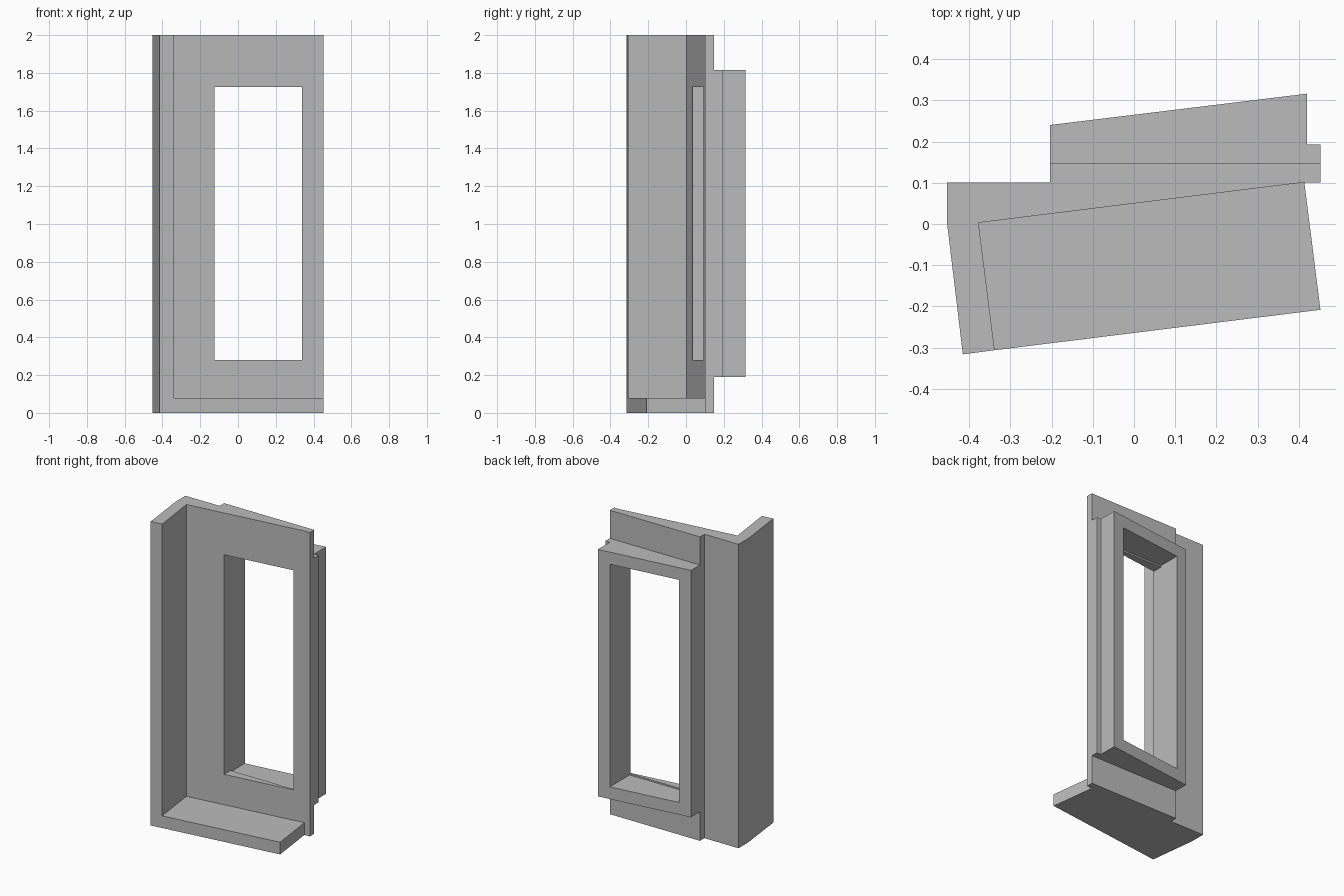
import bpy
import bmesh

HEIGHT = 2.0

cube = bpy.data.objects.get("Cube")
if cube:
    bpy.data.objects.remove(cube, do_unlink=True)

grey = bpy.data.materials.new("plain_grey")
grey.use_nodes = True
grey.diffuse_color = (0.5, 0.5, 0.5, 1)
grey.node_tree.nodes["Principled BSDF"].inputs["Base Color"].default_value = grey.diffuse_color


def prism(name, outline, z0, z1):
    """Extrude a plan outline upward from z0 to z1."""
    bm = bmesh.new()
    base = bm.faces.new([bm.verts.new((x, y, z0)) for x, y in outline])
    top = bmesh.ops.extrude_face_region(bm, geom=[base])["geom"]
    verts = [v for v in top if isinstance(v, bmesh.types.BMVert)]
    bmesh.ops.translate(bm, verts=verts, vec=(0, 0, z1 - z0))
    bmesh.ops.recalc_face_normals(bm, faces=bm.faces)
    mesh = bpy.data.meshes.new(name)
    bm.to_mesh(mesh)
    bm.free()
    mesh.materials.append(grey)
    obj = bpy.data.objects.new(name, mesh)
    bpy.context.collection.objects.link(obj)
    return obj


def cut_opening(obj, z0, z1):
    """Cut the window opening through a part from front to back."""
    left, right = -0.125, 0.34
    cutter = prism("opening_cutter",
                   [(left, -1), (right, -1), (right, 1), (left, 1)], z0, z1)
    cutter.hide_render = True
    mod = obj.modifiers.new("opening", "BOOLEAN")
    mod.operation = "DIFFERENCE"
    mod.solver = "EXACT"
    mod.object = cutter
    bpy.context.view_layer.objects.active = obj
    bpy.ops.object.modifier_apply(modifier=mod.name)
    bpy.data.objects.remove(cutter, do_unlink=True)


# Side wall and slanted front wall, one L-shaped plan
wall = prism("corner_wall", [
    (-0.415, -0.316), (-0.338, -0.306), (-0.377, 0.003), (0.413, 0.101),
    (-0.453, 0.101), (-0.453, 0.0)], 0, HEIGHT)
cut_opening(wall, 0.28, 1.725)

# Straight panel behind the slanted wall
panel = prism("back_panel", [
    (-0.204, 0.101), (0.452, 0.101), (0.452, 0.147), (-0.204, 0.147)], 0, HEIGHT)
cut_opening(panel, 0.27, 1.735)

# Projecting window frame with a slanted rear face and a stepped edge
frame = prism("window_frame", [
    (-0.204, 0.147), (0.452, 0.147), (0.452, 0.193), (0.42, 0.193),
    (0.42, 0.316), (-0.204, 0.24)], 0.19, 1.815)
cut_opening(frame, 0.27, 1.735)

# Floor ledge in the corner
prism("floor_ledge", [
    (-0.338, -0.306), (0.452, -0.208), (0.413, 0.101), (-0.377, 0.003)], 0, 0.08)
